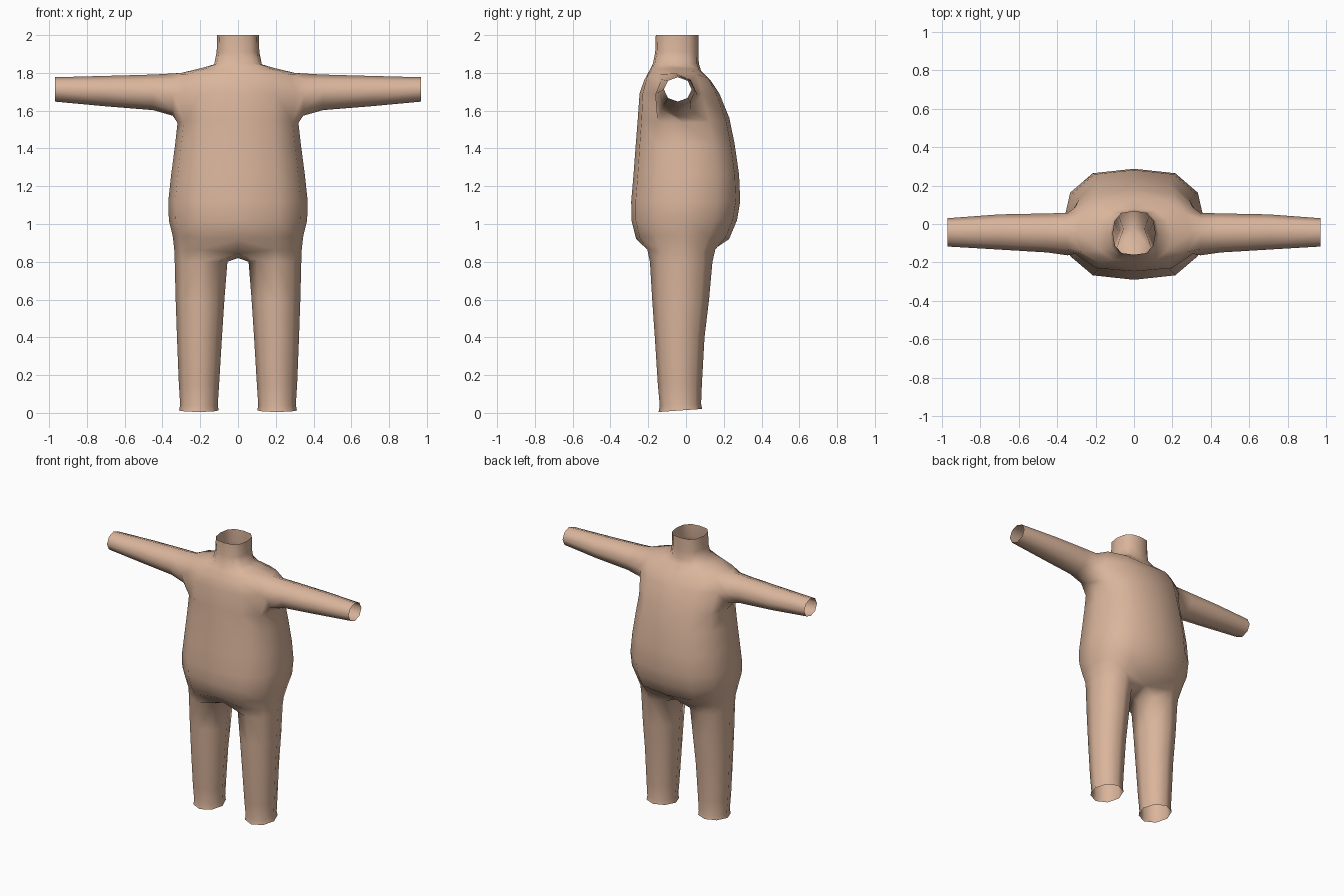
import bpy, bmesh, math

if "Cube" in bpy.data.objects:
    bpy.data.objects.remove(bpy.data.objects["Cube"])

bm = bmesh.new()


def half_ring(z_mid, z_side, w, yf, yb):
    """Seven points from front centre, round the side, to back centre."""
    fx = [0, .58, .9, 1, .9, .58, 0]
    fy = [-1, -.92, -.57, 0, .57, .92, 1]
    cy, ry = (yf + yb) / 2, (yb - yf) / 2
    return [bm.verts.new((w * x, cy + ry * y, z_mid + (z_side - z_mid) * x * x))
            for x, y in zip(fx, fy)]


def bridge(a, b, closed=False, skip=()):
    n = len(a)
    for i in range(n if closed else n - 1):
        if i not in skip:
            j = (i + 1) % n
            bm.faces.new((a[i], b[i], b[j], a[j]))


# torso and neck: z at centre, z at side, half width, front y, back y
torso = [
    (2.00, 2.00, .110, -.160, .065),
    (1.91, 1.91, .113, -.163, .065),
    (1.85, 1.845, .126, -.175, .068),
    (1.81, 1.825, .195, -.195, .080),
    (1.76, 1.800, .300, -.222, .130),   # arm hole top
    (1.69, 1.690, .340, -.246, .177),   # arm hole middle
    (1.56, 1.535, .320, -.255, .230),   # arm hole bottom
    (1.42, 1.42, .333, -.266, .258),
    (1.26, 1.26, .354, -.278, .281),
    (1.12, 1.12, .369, -.290, .287),
    (1.02, 1.02, .366, -.289, .270),
    (0.92, 0.94, .346, -.264, .228),
]
rings = [half_ring(*r) for r in torso]
for k in range(len(rings) - 1):
    bridge(rings[k], rings[k + 1], skip=(2, 3) if k in (4, 5) else ())

# arm grows from the eight-sided hole in the side
top, mid, low = rings[4:7]
prev = [top[3], top[2], mid[2], low[2], low[3], low[4], mid[4], top[4]]
bm.verts.remove(mid[3])
for x, y0, y1, z0, z1 in [(.345, -.163, .058, 1.573, 1.797),
                          (.45, -.148, .055, 1.603, 1.791),
                          (.70, -.133, .050, 1.623, 1.784),
                          (.97, -.117, .030, 1.648, 1.777)]:
    ring = []
    for i in range(8):
        a = math.pi / 2 + i * math.pi / 4
        ring.append(bm.verts.new((x, (y0 + y1) / 2 + (y1 - y0) / 2 * math.cos(a),
                                  (z0 + z1) / 2 + (z1 - z0) / 2 * math.sin(a))))
    bridge(ring, prev, closed=True)
    prev = ring

# hip ring: the crotch point closes each half into a leg loop
hip = [bm.verts.new(p) for p in [(0, -.170, .845), (.20, -.205, .865), (.303, -.135, .86),
                                 (.337, -.02, .86), (.303, .09, .86), (.20, .155, .865),
                                 (0, .115, .845)]]
bridge(rings[-1], hip)
prev = hip + [bm.verts.new((0, -.025, .82))]

# leg: z, inner x, outer x, front y, back y, tilt of the ring
for z, x0, x1, y0, y1, tilt in [(.80, .056, .335, -.191, .140, 0),
                                (.60, .072, .330, -.179, .122, 0),
                                (.40, .085, .323, -.165, .098, 0),
                                (.15, .100, .313, -.149, .084, 0),
                                (.045, .107, .306, -.139, .080, .05),
                                (.015, .103, .312, -.145, .085, .07)]:
    ring = []
    for i in range(8):
        a = math.radians(-135 + 45 * i)
        y = (y0 + y1) / 2 + (y1 - y0) / 2 * math.sin(a)
        ring.append(bm.verts.new(((x0 + x1) / 2 + (x1 - x0) / 2 * math.cos(a), y, z + tilt * y)))
    bridge(prev, ring, closed=True)
    prev = ring

mesh = bpy.data.meshes.new("body")
bm.to_mesh(mesh)
bm.free()
body = bpy.data.objects.new("body", mesh)
bpy.context.collection.objects.link(body)

# mirror the half body and shade it smooth
mirror = body.modifiers.new("mirror", 'MIRROR')
mirror.use_clip = True
mirror.merge_threshold = 0.001
for p in mesh.polygons:
    p.use_smooth = True

skin = bpy.data.materials.new("tan skin")
skin.diffuse_color = (.70, .46, .33, 1)
skin.use_nodes = True
skin.node_tree.nodes["Principled BSDF"].inputs["Base Color"].default_value = skin.diffuse_color
mesh.materials.append(skin)
